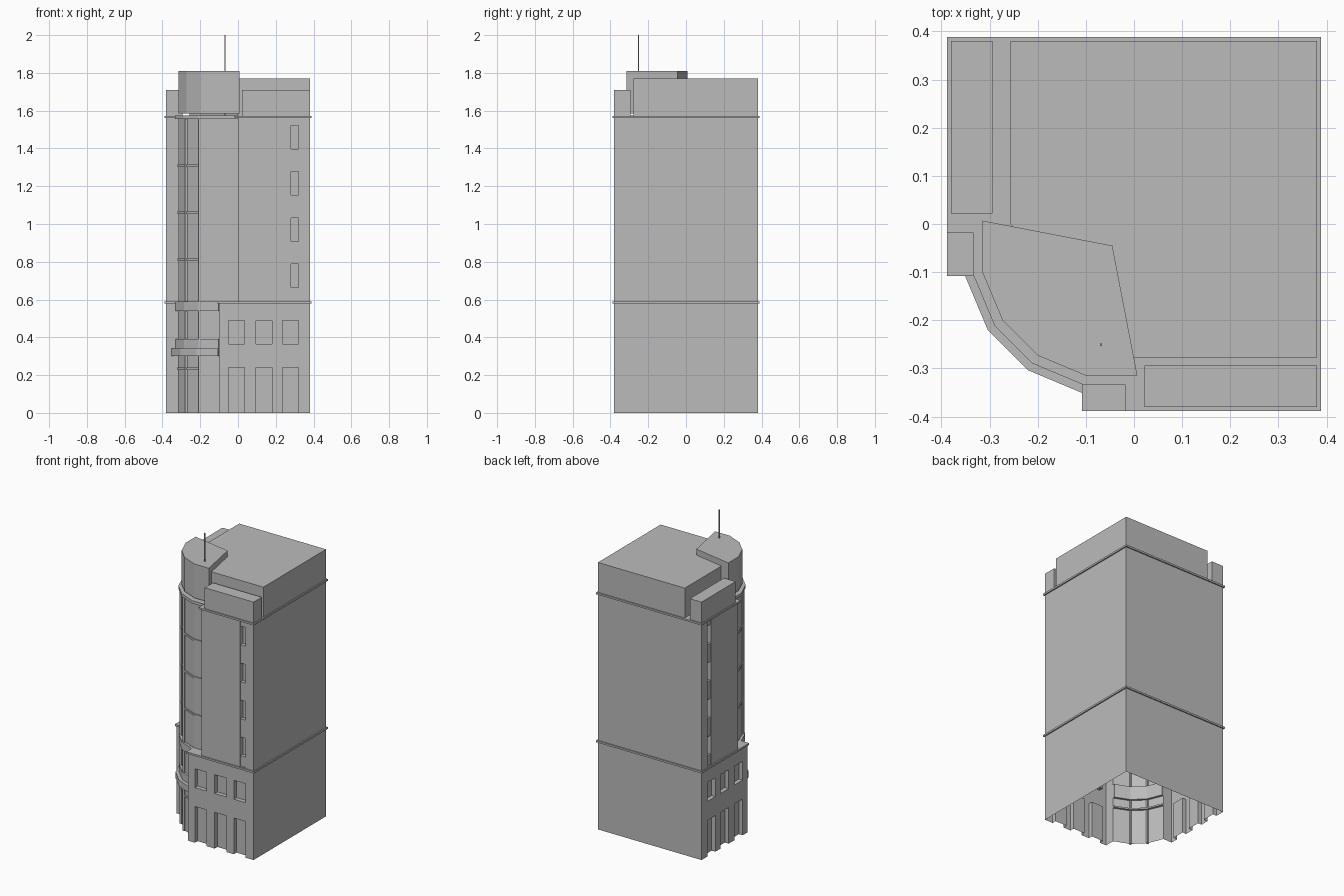
import bpy, bmesh
from mathutils import Vector

cube = bpy.data.objects.get("Cube")
if cube:
    bpy.data.objects.remove(cube, do_unlink=True)

stone = bpy.data.materials.new("grey stone")
stone.use_nodes = True
GREY = (0.5, 0.5, 0.5, 1)
stone.diffuse_color = GREY
stone.node_tree.nodes["Principled BSDF"].inputs["Base Color"].default_value = GREY

W = 0.38            # half width of the block
LIP = 0.388         # half width of the cornices
GLASS = [(-0.315, -0.1), (-0.273, -0.2), (-0.2, -0.273), (-0.1, -0.315)]
CENTRE, RADIUS = -0.05, 0.27
SPLIT, ROOF = 0.585, 1.566


def finish(name, bm):
    mesh = bpy.data.meshes.new(name)
    bm.to_mesh(mesh)
    bm.free()
    mesh.materials.append(stone)
    ob = bpy.data.objects.new(name, mesh)
    bpy.context.collection.objects.link(ob)
    return ob


def quad(bm, *pts):
    bm.faces.new([bm.verts.new(p) for p in pts])


def prism(name, outline, z0, z1):
    """Closed upright solid from a plan outline."""
    bm = bmesh.new()
    base = bm.faces.new([bm.verts.new((x, y, z0)) for x, y in outline])
    top = bmesh.ops.extrude_face_region(bm, geom=[base])["geom"]
    bmesh.ops.translate(bm, vec=(0, 0, z1 - z0),
                        verts=[v for v in top if isinstance(v, bmesh.types.BMVert)])
    bmesh.ops.recalc_face_normals(bm, faces=bm.faces)
    return finish(name, bm)


def box(name, x0, x1, y0, y1, z0, z1):
    return prism(name, [(x0, y0), (x1, y0), (x1, y1), (x0, y1)], z0, z1)


def walls(name, path, z0, z1):
    """Open strip of wall along a plan path."""
    bm = bmesh.new()
    for a, b in zip(path, path[1:]):
        quad(bm, (*a, z0), (*b, z0), (*b, z1), (*a, z1))
    return finish(name, bm)


def facade(name, xs, zs, depth, mirrored):
    """Front wall as a grid of cells, each set back by depth(column, row)."""
    bm = bmesh.new()
    for i, (x0, x1) in enumerate(zip(xs, xs[1:])):
        for j, (z0, z1) in enumerate(zip(zs, zs[1:])):
            y = depth(i, j) - W
            quad(bm, (x0, y, z0), (x1, y, z0), (x1, y, z1), (x0, y, z1))
            if i + 2 < len(xs) and depth(i + 1, j) != depth(i, j):
                n = depth(i + 1, j) - W
                quad(bm, (x1, y, z0), (x1, n, z0), (x1, n, z1), (x1, y, z1))
            if j + 2 < len(zs) and depth(i, j + 1) != depth(i, j):
                n = depth(i, j + 1) - W
                quad(bm, (x0, y, z1), (x1, y, z1), (x1, n, z1), (x0, n, z1))
    bmesh.ops.remove_doubles(bm, verts=bm.verts, dist=0.0001)
    if mirrored:  # swap x and y for the matching street side
        for v in bm.verts:
            v.co = Vector((v.co.y, v.co.x, v.co.z))
        bmesh.ops.reverse_faces(bm, faces=bm.faces)
    return finish(name, bm)


def curve(off):
    k = (RADIUS + off) / RADIUS
    return [(CENTRE + (x - CENTRE) * k, CENTRE + (y - CENTRE) * k) for x, y in GLASS]


def band(name, off, z0, z1, end=None):
    """Ledge following the faceted corner, optionally run on to the piers."""
    outer, inner = curve(off), curve(-0.015)
    if end is not None:
        for p in (outer, inner):
            p.insert(0, (p[0][0], end))
            p.append((end, p[-1][1]))
    return prism(name, outer + inner[::-1], z0, z1)


def plan(half, end):
    """Full floor outline with the faceted corner."""
    corner = list(GLASS)
    if end > -0.1:
        corner = [(-0.315, end)] + corner + [(end, -0.315)]
    else:
        corner[0], corner[-1] = (-0.315, end), (end, -0.315)
    return ([(half, -half), (half, half), (-half, half), (-half, end)]
            + corner + [(end, -half)])


# Outer walls, open at the base
for name, end, z0, z1 in (("lower", -0.1, 0, SPLIT), ("upper", 0, SPLIT, ROOF)):
    outline = plan(W, end)
    walls(name + "_plain_walls", outline[:3], z0, z1)
    walls(name + "_corner_glass", outline[3:], z0, z1)

# Street facades: doors and windows below, a window slot above
low_x = [-0.1, -0.05, 0.035, 0.095, 0.18, 0.235, 0.32, W]
low_z = [0, 0.24, 0.365, 0.49, SPLIT]
high_x = [0, 0.28, 0.32, W]
high_z = [SPLIT, 0.595]
for k in range(4):
    high_z += [0.663 + 0.245 * k, 0.787 + 0.245 * k]
high_z += [1.555, ROOF]


def low_depth(i, j):
    return 0.028 if i % 2 and j % 2 == 0 else 0


def high_depth(i, j):
    if i != 1 or j in (0, len(high_z) - 2):
        return 0
    return 0.03 if j % 2 == 0 else 0.006


for side, mirrored in (("front", False), ("side", True)):
    facade(side + "_lower_facade", low_x, low_z, low_depth, mirrored)
    facade(side + "_upper_facade", high_x, high_z, high_depth, mirrored)

# Cornices
prism("lower_cornice", plan(LIP, -0.108), SPLIT - 0.006, SPLIT + 0.006)
prism("roof_cornice", plan(LIP, -0.018), ROOF - 0.006, ROOF + 0.006)

# Ledges on the faceted corner
band("door_ledge", 0.006, 0.23, 0.24)
band("canopy", 0.037, 0.3, 0.34)
band("canopy_upstand", 0.015, 0.34, 0.39)
band("lower_fascia", 0.017, 0.54, SPLIT + 0.004)
for k in range(3):
    z = 0.812 + 0.248 * k
    band("floor_ledge", 0.006, z - 0.006, z + 0.006, 0)
band("top_ledge", 0.02, 1.555, 1.574, 0)

# Posts at the middle corners of the glass
for x, y in curve(0.002)[1:3]:
    box("glass_post", x - 0.007, x + 0.007, y - 0.007, y + 0.007, 0, ROOF)

# Roof blocks
prism("roof_block", [(W, -0.277), (W, W), (-0.257, W), (-0.257, 0), (0, -0.277)],
      ROOF, 1.77)
box("front_parapet", 0.022, W, -W, -0.294, ROOF, 1.71)
box("side_parapet", -W, -0.294, 0.022, W, ROOF, 1.71)
prism("corner_crown", GLASS + [(0.007, -0.315), (-0.045, -0.045), (-0.315, 0.007)],
      1.585, 1.81)
box("mast", -0.071, -0.066, -0.253, -0.248, ROOF, 2)
